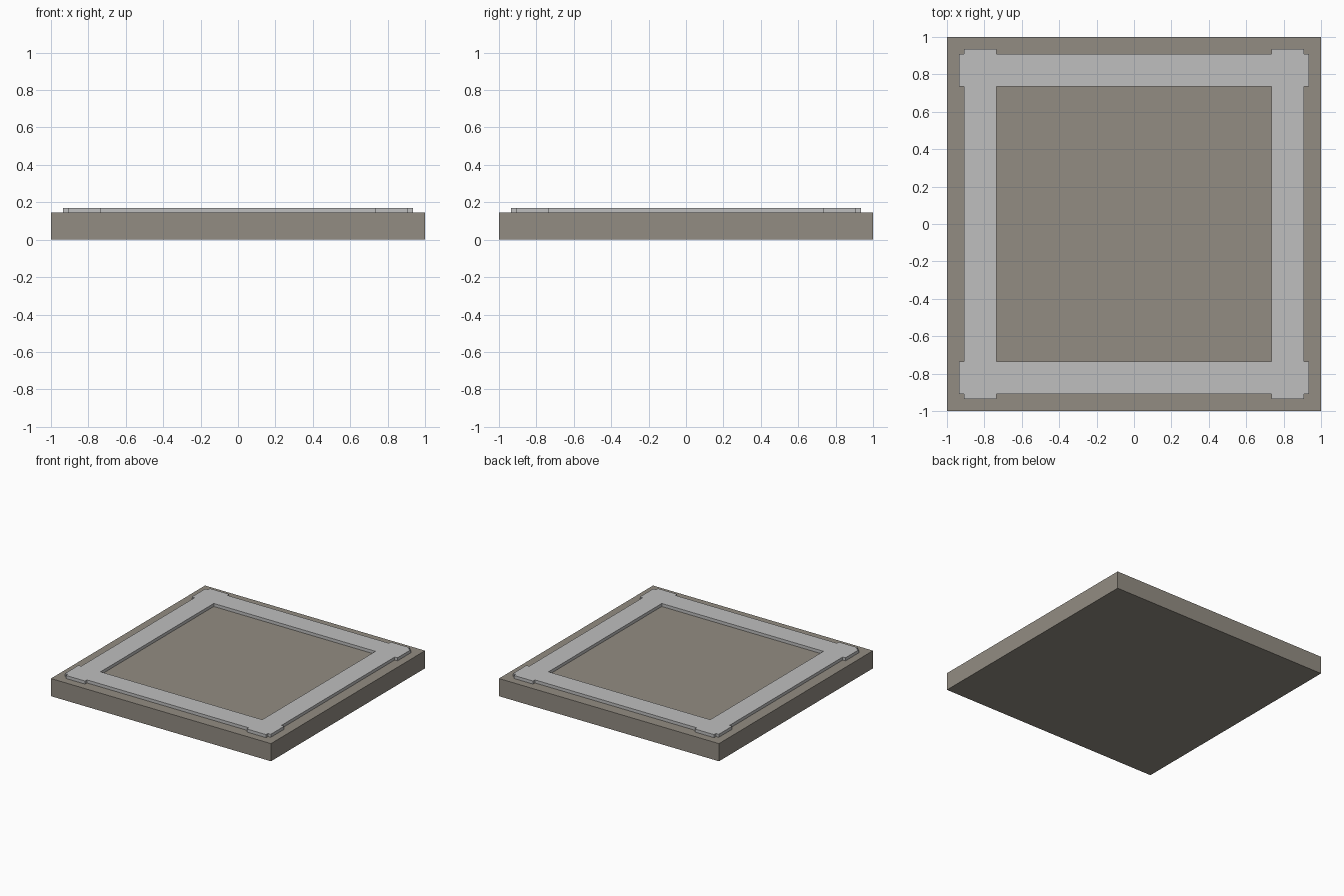
import bpy
import bmesh

BASE_TOP = 0.145
FRAME_TOP = 0.17
SINK = 0.01  # the frame is let slightly into the slab
LINES = [-0.935, -0.91, -0.735, 0.735, 0.91, 0.935]

cube = bpy.data.objects.get("Cube")
if cube:
    bpy.data.objects.remove(cube, do_unlink=True)


def make_material(name, rgb):
    mat = bpy.data.materials.new(name)
    mat.use_nodes = True
    color = (*rgb, 1.0)
    mat.diffuse_color = color
    mat.node_tree.nodes["Principled BSDF"].inputs["Base Color"].default_value = color
    return mat


def make_object(name, bm, mat):
    bmesh.ops.recalc_face_normals(bm, faces=bm.faces)
    mesh = bpy.data.meshes.new(name)
    bm.to_mesh(mesh)
    bm.free()
    mesh.materials.append(mat)
    obj = bpy.data.objects.new(name, mesh)
    bpy.context.collection.objects.link(obj)
    return obj


stone = make_material("warm grey stone", (0.29, 0.265, 0.225))
trim = make_material("light grey trim", (0.52, 0.52, 0.52))

# Square base slab
bm = bmesh.new()
bmesh.ops.create_cube(bm, size=1)
bmesh.ops.scale(bm, vec=(2, 2, BASE_TOP), verts=bm.verts)
bmesh.ops.translate(bm, vec=(0, 0, BASE_TOP / 2), verts=bm.verts)
make_object("base_slab", bm, stone)

# Raised border with small tabs at each corner, kept from a grid of cells
bm = bmesh.new()
grid = [[bm.verts.new((x, y, BASE_TOP - SINK)) for y in LINES] for x in LINES]
for i in range(5):
    for j in range(5):
        if 1 in (abs(i - 2), abs(j - 2)):
            bm.faces.new((grid[i][j], grid[i + 1][j], grid[i + 1][j + 1], grid[i][j + 1]))
bmesh.ops.delete(bm, geom=[v for v in bm.verts if not v.link_faces], context="VERTS")
result = bmesh.ops.extrude_face_region(bm, geom=bm.faces[:], use_keep_orig=True)
top_verts = [g for g in result["geom"] if isinstance(g, bmesh.types.BMVert)]
bmesh.ops.translate(bm, vec=(0, 0, FRAME_TOP - BASE_TOP + SINK), verts=top_verts)
make_object("raised_border", bm, trim)
